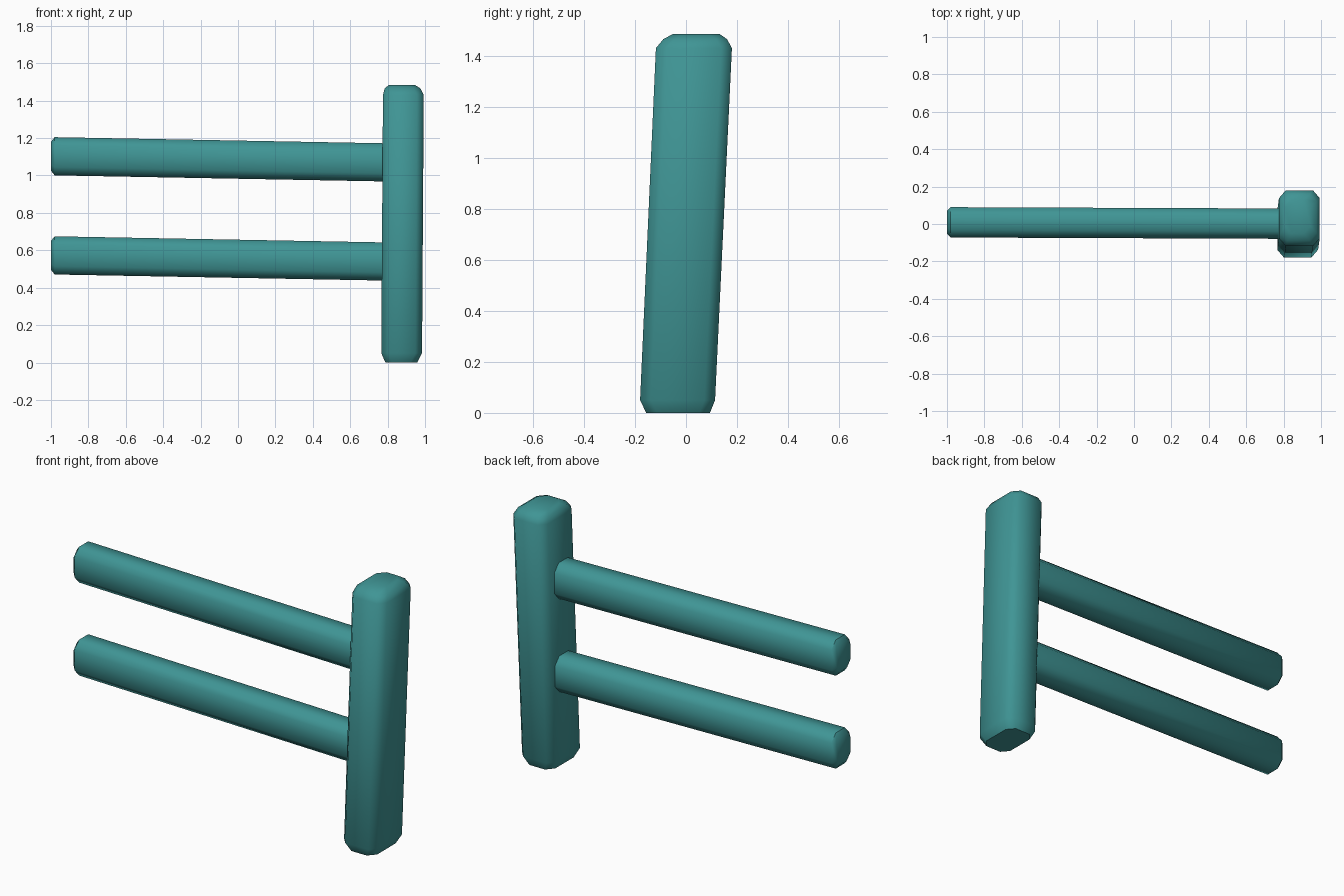
import bpy, bmesh, math
from mathutils import Vector

if "Cube" in bpy.data.objects:
    bpy.data.objects.remove(bpy.data.objects["Cube"])

mat = bpy.data.materials.new("teal_paint")
mat.diffuse_color = (0.05, 0.30, 0.30, 1)
mat.use_nodes = True
mat.node_tree.nodes["Principled BSDF"].inputs["Base Color"].default_value = mat.diffuse_color


def loft(name, rings):
    """Skin a list of point rings and close both ends."""
    bm = bmesh.new()
    loops = [[bm.verts.new(p) for p in r] for r in rings]
    n = len(loops[0])
    for a, b in zip(loops, loops[1:]):
        for i in range(n):
            j = (i + 1) % n
            bm.faces.new((a[i], a[j], b[j], b[i]))
    bm.faces.new(loops[0][::-1])
    bm.faces.new(loops[-1])
    bmesh.ops.recalc_face_normals(bm, faces=bm.faces)
    me = bpy.data.meshes.new(name)
    bm.to_mesh(me)
    bm.free()
    me.materials.append(mat)
    ob = bpy.data.objects.new(name, me)
    bpy.context.collection.objects.link(ob)
    bpy.ops.object.select_all(action='DESELECT')
    ob.select_set(True)
    bpy.context.view_layer.objects.active = ob
    bpy.ops.object.shade_smooth_by_angle(angle=math.radians(50))
    return ob


def chamfered(hu, hv, cu, cv):
    """Rectangle outline with cut corners."""
    return [(-hu, -hv + cv), (-hu + cu, -hv), (hu - cu, -hv), (hu, -hv + cv),
            (hu, hv - cv), (hu - cu, hv), (-hu + cu, hv), (-hu, hv - cv)]


# Leaning post with worn ends: (z, x centre, y centre, half x, half y)
levels = [(0.0, 0.873, -0.031, 0.085, 0.125),
          (0.05, 0.875, -0.033, 0.109, 0.147),
          (1.43, 0.884, 0.031, 0.109, 0.149),
          (1.465, 0.880, 0.036, 0.096, 0.125),
          (1.485, 0.876, 0.040, 0.068, 0.092)]
loft("post", [[(cx + u, cy + v, z) for u, v in chamfered(hx, hy, 0.036, 0.042)]
              for z, cx, cy, hx, hy in levels])

# Two sagging rails with cut corners, running into the post
for name, z0 in (("lower_rail", 0.573), ("upper_rail", 1.103)):
    rings = []
    for x, s in ((-1.0, 0.76), (-0.98, 1.0), (0.86, 1.0)):
        zc = z0 - 0.0185 * (x + 1.0)
        yc = 0.009 - 0.004 * (x + 1.0)
        rings.append([(x, yc + u * s, zc + v * s)
                      for u, v in chamfered(0.081, 0.102, 0.040, 0.044)])
    loft(name, rings)
